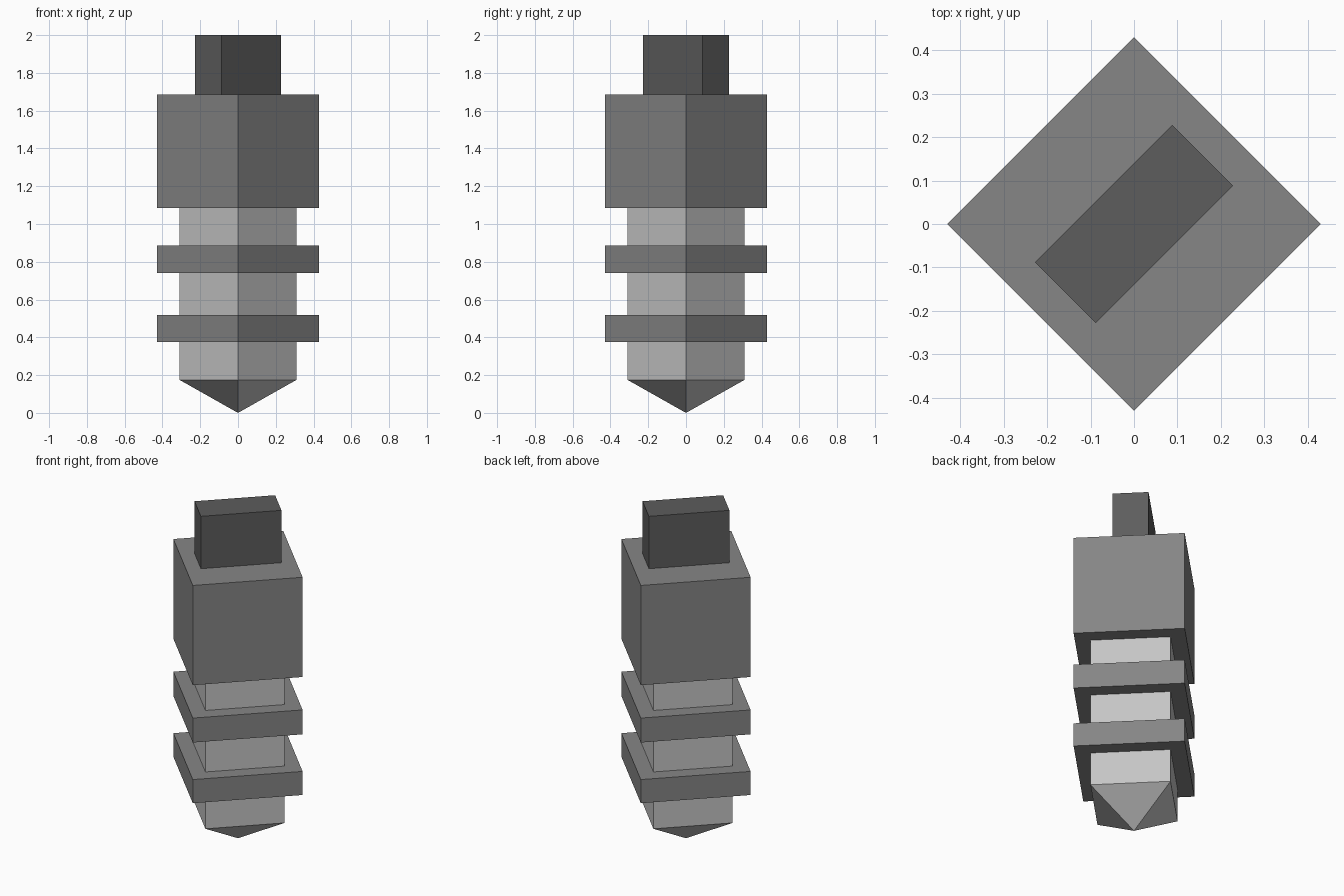
import bpy
import math

if "Cube" in bpy.data.objects:
    bpy.data.objects.remove(bpy.data.objects["Cube"])


def material(name, grey):
    m = bpy.data.materials.new(name)
    m.diffuse_color = (grey, grey, grey, 1)
    m.use_nodes = True
    m.node_tree.nodes["Principled BSDF"].inputs["Base Color"].default_value = m.diffuse_color
    return m


light = material("light grey", 0.56)
mid = material("mid grey", 0.238)
dark = material("dark grey", 0.109)


def finish(name, mat):
    ob = bpy.context.object
    ob.name = name
    ob.data.materials.append(mat)
    return ob


def square_prism(name, radius, z0, z1, mat, bottom_radius=None):
    """Four-sided prism with its corners on the x and y axes."""
    r0 = radius if bottom_radius is None else bottom_radius
    bpy.ops.mesh.primitive_cone_add(vertices=4, radius1=r0, radius2=radius,
                                    depth=z1 - z0, location=(0, 0, (z0 + z1) / 2))
    return finish(name, mat)


# Core shaft with pointed tip
square_prism("tip", 0.31, 0, 0.175, light, bottom_radius=0)
square_prism("core", 0.31, 0.175, 1.085, light)

# Two flanges and the main body
square_prism("lower_flange", 0.43, 0.375, 0.517, mid)
square_prism("upper_flange", 0.43, 0.74, 0.887, mid)
square_prism("body", 0.43, 1.085, 1.685, mid)

# Flat tang on top, turned along the diagonal
bpy.ops.mesh.primitive_cube_add(size=1, location=(0, 0, 1.8425),
                                rotation=(0, 0, math.radians(45)))
bpy.context.object.scale = (0.446, 0.198, 0.315)
finish("tang", dark)
